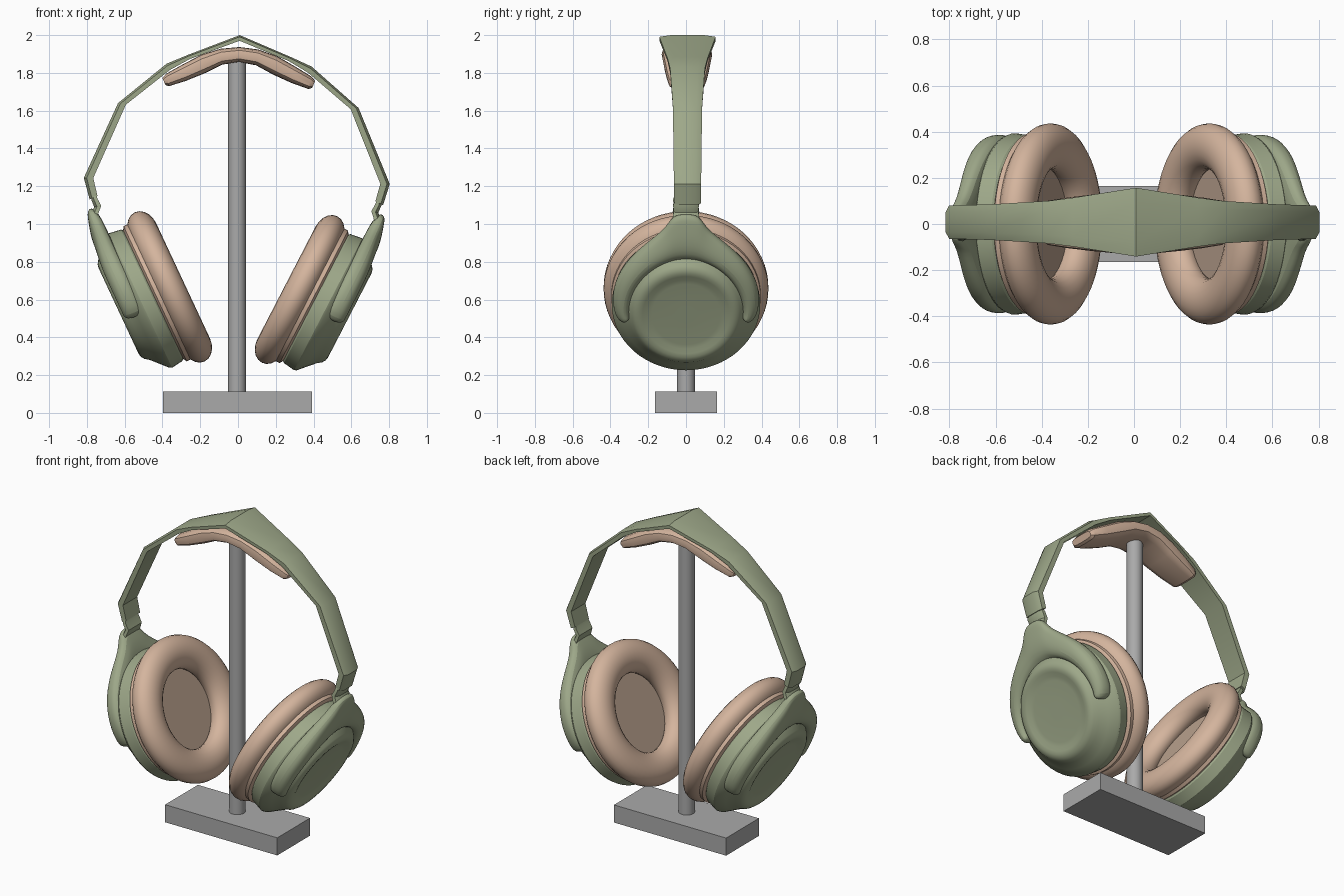
import bpy, bmesh, math
from mathutils import Matrix, Vector

if "Cube" in bpy.data.objects:
    bpy.data.objects.remove(bpy.data.objects["Cube"])


def material(name, rgb):
    m = bpy.data.materials.new(name)
    m.diffuse_color = (*rgb, 1)
    m.use_nodes = True
    m.node_tree.nodes["Principled BSDF"].inputs["Base Color"].default_value = m.diffuse_color
    return m


GREEN = material("sage_green", (0.34, 0.39, 0.25))
BEIGE = material("tan_leather", (0.66, 0.46, 0.34))
BROWN = material("inner_fabric", (0.50, 0.365, 0.275))
GREY = material("stand_grey", (0.40, 0.40, 0.40))

# The whole headset leans very slightly on the stand
LEAN = (Matrix.Translation((0, 0, 1.55)) @ Matrix.Rotation(0.02, 4, 'Y')
        @ Matrix.Translation((0, 0, -1.55)))

# Frame of the right ear cup: u up the cup, v depth, n outward
TILT = math.radians(26.2)
S, C = math.sin(TILT), math.cos(TILT)


def cup(u, v, n):
    return Vector((0.344 + u * S + n * C, v, 0.66 + u * C - n * S))


def make(name, verts, faces, mat, mirror=False, subsurf=0):
    sides = [(1, "_right"), (-1, "_left")] if mirror else [(1, "")]
    for sx, suffix in sides:
        bm = bmesh.new()
        vs = [bm.verts.new(LEAN @ Vector((p[0] * sx, p[1], p[2]))) for p in verts]
        for f in faces:
            bm.faces.new([vs[i] for i in f])
        bmesh.ops.recalc_face_normals(bm, faces=bm.faces[:])
        me = bpy.data.meshes.new(name + suffix)
        bm.to_mesh(me)
        bm.free()
        me.materials.append(mat)
        ob = bpy.data.objects.new(name + suffix, me)
        bpy.context.collection.objects.link(ob)
        if subsurf:
            mod = ob.modifiers.new("Smooth", 'SUBSURF')
            mod.levels = mod.render_levels = subsurf


def loft(name, rings, mat, caps=True, loop=False, **kw):
    k, m = len(rings[0]), len(rings)
    verts = [p for r in rings for p in r]
    faces = []
    for i in range(m if loop else m - 1):
        a, b = i * k, ((i + 1) % m) * k
        faces += [(a + j, a + (j + 1) % k, b + (j + 1) % k, b + j) for j in range(k)]
    if caps and not loop:
        faces += [tuple(range(k)), tuple(range((m - 1) * k, m * k))]
    make(name, verts, faces, mat, **kw)


def revolve(name, profile, mat, loop=False, seg=64):
    """Spin (radius, n) points about the ear cup axis."""
    ang = [2 * math.pi * i / seg for i in range(seg)]
    rings = [[cup(r * math.cos(a), r * math.sin(a), n) for a in ang] for r, n in profile]
    loft(name, rings, mat, loop=loop, mirror=True)


# Ear cushions, with a slim collar and the fabric floor inside
revolve("ear_cushion",
        [(0.336 + 0.1 * math.cos(t), 0.078 * math.sin(t))
         for t in (2 * math.pi * i / 20 for i in range(20))], BEIGE, loop=True)
revolve("cushion_collar", [(0.30, 0.04), (0.395, 0.04), (0.395, 0.085), (0.37, 0.10), (0.30, 0.10)], BEIGE)
revolve("cushion_floor", [(0.27, 0.035), (0.27, 0.05)], BROWN)

# Outer cup shell with its dished cap
revolve("cup_shell", [(0.30, 0.09), (0.375, 0.095), (0.384, 0.105), (0.393, 0.17), (0.387, 0.183),
                      (0.345, 0.222), (0.305, 0.26), (0.288, 0.283), (0.27, 0.295), (0.25, 0.299),
                      (0.23, 0.296), (0.205, 0.288), (0.18, 0.286), (0.05, 0.286)], GREEN)

# Forked yoke gripping the upper half of each cup
outer = [(0.325, -0.075), (0.37, -0.055), (0.392, 0.03), (0.385, 0.15), (0.315, 0.29),
         (0.19, 0.405), (0.105, 0.475), (0.075, 0.55), (0, 0.56)]
inner_deg = [97, 93, 84, 68, 50, 33, 20, 10, 0]
half = []
for (v, u), d in zip(outer, inner_deg):
    a = math.radians(d)
    iu, iv = 0.297 * math.cos(a), 0.297 * math.sin(a)
    t = min(max((u - 0.28) / 0.24, 0), 1)
    top = 0.245 - 0.02 * t
    half.append([(iu, iv, 0.17), (iu, iv, 0.27),
                 (iu * .6 + u * .4, iv * .6 + v * .4, 0.292 - 0.02 * t),
                 (iu * .2 + u * .8, iv * .2 + v * .8, 0.275 - 0.035 * t),
                 (u, v, top), (u, v, 0.17)])
flip = [[(u, -v, n) for u, v, n in r] for r in reversed(half[:-1])]
loft("yoke", [[cup(*p) for p in r] for r in half + flip], GREEN, mirror=True, subsurf=2)


def strap(stations, crown, yc=0.0):
    """Rings from (outer x, outer z, inner x, inner z, half width)."""
    rings = []
    for ox, oz, ix, iz, w in stations:
        ex, ez = ix + (ox - ix) * crown, iz + (oz - iz) * crown
        rings.append([Vector(p) for p in (
            (ix, yc - w, iz), (ex, yc - w, ez), (ox, yc - w * 0.6, oz),
            (ox, yc + w * 0.6, oz), (ex, yc + w, ez), (ix, yc + w, iz))])
    return rings


# Hinge neck between yoke and headband
loft("hinge_neck", strap([
    (0.768, 1.135, 0.742, 1.14, 0.06), (0.768, 1.112, 0.735, 1.118, 0.068),
    (0.752, 1.075, 0.715, 1.082, 0.066), (0.775, 1.02, 0.735, 1.025, 0.074),
    (0.757, 0.97, 0.715, 0.965, 0.095), (0.735, 0.92, 0.68, 0.91, 0.12)], 0.6),
    GREEN, mirror=True)

# Faceted headband
right = [(0.272, 1.890, 0.262, 1.868, 0.106), (0.384, 1.841, 0.366, 1.808, 0.092),
         (0.637, 1.627, 0.595, 1.620, 0.077), (0.81, 1.228, 0.760, 1.228, 0.072),
         (0.777, 1.115, 0.736, 1.135, 0.070)]
left = [(-a, b, -c, d, w) for a, b, c, d, w in reversed(right)]
loft("headband", strap(left + [(0, 2.0, 0, 1.97, 0.149)] + right, 0.7, 0.008), GREEN)

# Padded cushion under the headband: top x, top z, bottom x, bottom z, half width
pr = [(0.10, 1.926, 0.09, 1.842, 0.131), (0.20, 1.893, 0.18, 1.795, 0.122),
      (0.30, 1.838, 0.28, 1.752, 0.110), (0.385, 1.788, 0.37, 1.722, 0.096),
      (0.405, 1.765, 0.388, 1.728, 0.080)]
pl = [(-a, b, -c, d, w) for a, b, c, d, w in reversed(pr)]
rings = []
for tx, tz, bx, bz, w in pl + [(0, 1.937, 0, 1.857, 0.134)] + pr:
    ring = []
    for i in range(16):
        a = 2 * math.pi * i / 16
        cy = math.copysign(abs(math.cos(a)) ** 0.5, math.cos(a))
        f = 0.5 + 0.5 * math.copysign(abs(math.sin(a)) ** 0.6, math.sin(a))
        ring.append((bx + (tx - bx) * f, 0.005 + w * cy, bz + (tz - bz) * f))
    rings.append(ring)
loft("headband_pad", rings, BEIGE)

# Stand: base block and round post
bpy.ops.mesh.primitive_cube_add(size=1, location=(-0.003, 0, 0.056))
base = bpy.context.object
base.name = "stand_base"
base.scale = (0.79, 0.33, 0.112)
base.data.materials.append(GREY)
bpy.ops.mesh.primitive_cylinder_add(vertices=32, radius=0.047, depth=1.76, location=(-0.005, 0, 0.99))
post = bpy.context.object
post.name = "stand_post"
post.data.materials.append(GREY)

# Smooth shading with crisp edges
for ob in bpy.context.scene.objects:
    ob.select_set(True)
bpy.ops.object.shade_smooth_by_angle(angle=math.radians(32))
